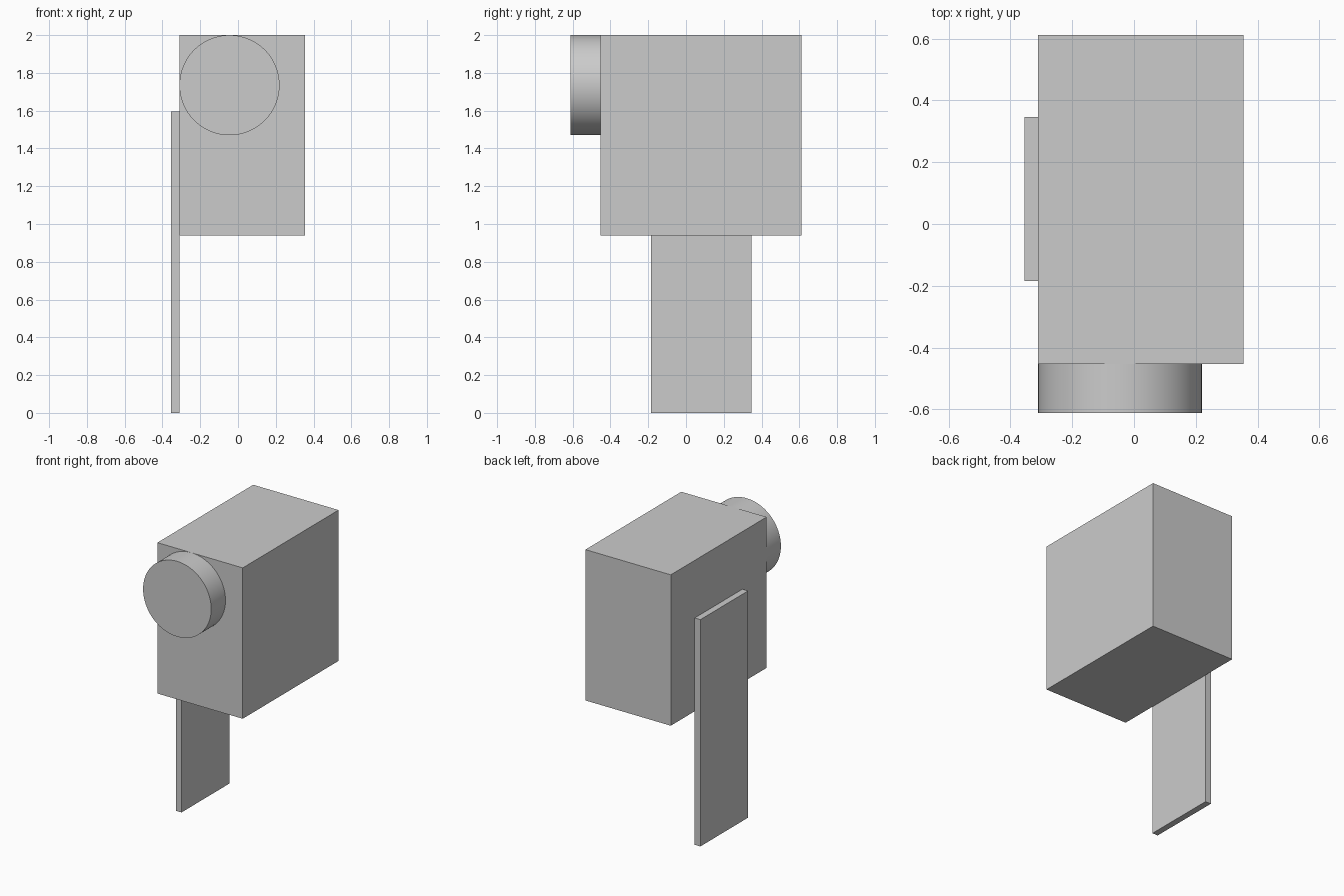
import bpy
import math
from mathutils import Vector

default = bpy.data.objects.get("Cube")
if default:
    bpy.data.objects.remove(default, do_unlink=True)

# Single plain grey for every part
grey = bpy.data.materials.new("light_grey")
grey.use_nodes = True
color = (0.6, 0.6, 0.6, 1.0)
grey.diffuse_color = color
grey.node_tree.nodes["Principled BSDF"].inputs["Base Color"].default_value = color


def finish(name):
    obj = bpy.context.object
    obj.name = name
    obj.data.materials.append(grey)
    return obj


def box(name, low, high):
    """Box spanning two opposite corners."""
    low, high = Vector(low), Vector(high)
    bpy.ops.mesh.primitive_cube_add(size=1, location=(low + high) / 2)
    obj = finish(name)
    obj.scale = high - low
    bpy.ops.object.transform_apply(location=False, rotation=False, scale=True)
    return obj


# Main housing
box("housing", (-0.31, -0.453, 0.939), (0.354, 0.612, 2.0))

# Thin mounting plate against the housing's right side
box("mounting_plate", (-0.354, -0.185, 0.0), (-0.31, 0.346, 1.595))

# Round disc on the front, flush with the top and right edges
radius, front, back = 0.265, -0.612, -0.453
bpy.ops.mesh.primitive_cylinder_add(
    vertices=96, radius=radius, depth=back - front,
    location=(-0.31 + radius, (front + back) / 2, 2.0 - radius),
    rotation=(math.pi / 2, 0, 0))
finish("front_disc")
bpy.ops.object.shade_smooth_by_angle(angle=math.radians(30))
